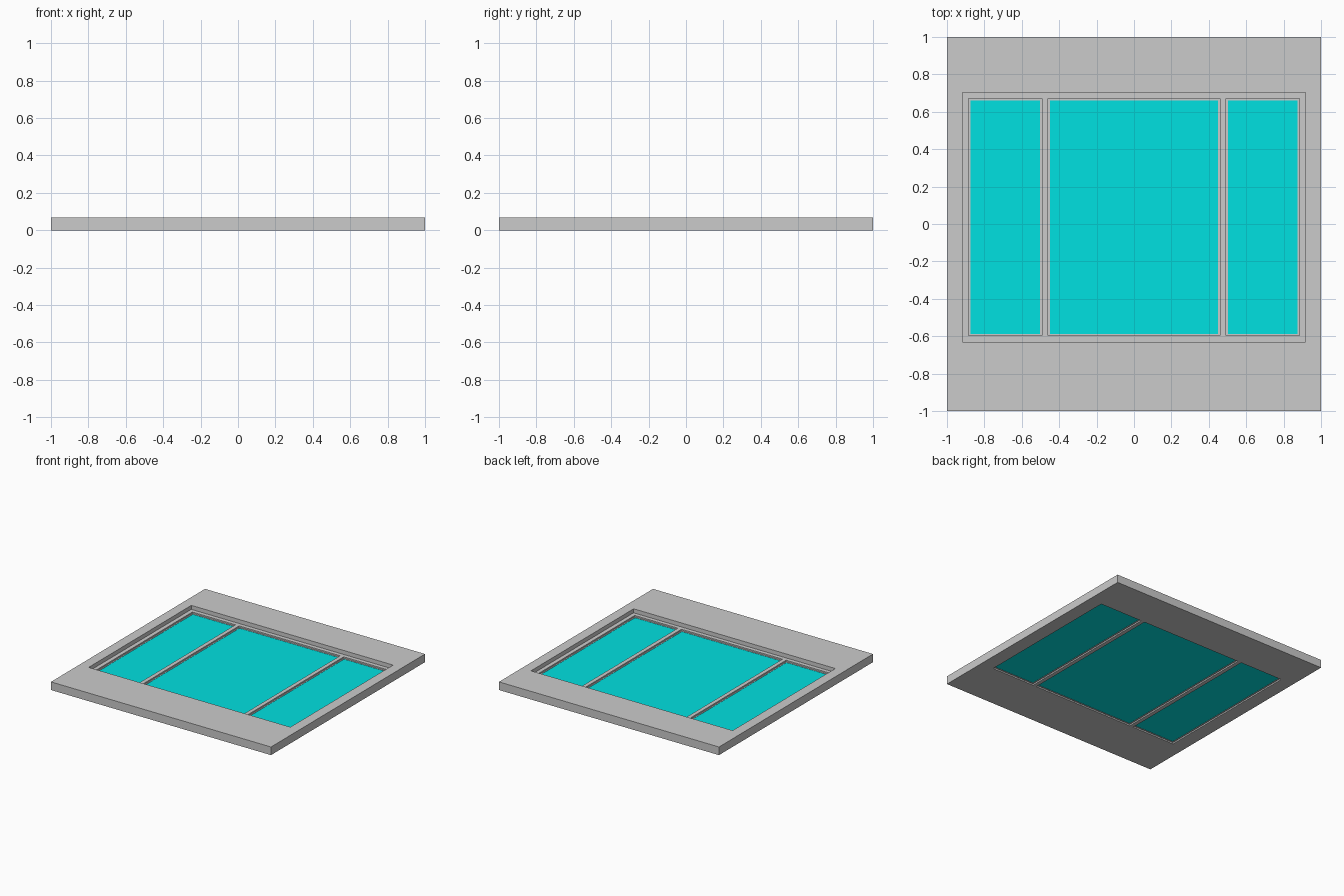
import bpy, bmesh

if "Cube" in bpy.data.objects:
    bpy.data.objects.remove(bpy.data.objects["Cube"])

T = 0.067          # wall thickness
FRAME_T = 0.034    # window frame thickness
Y0, Y1 = -0.63, 0.704          # wall opening
PY0, PY1 = -0.597, 0.67        # pane openings
PANES = {"left": (-0.884, -0.492), "centre": (-0.459, 0.459), "right": (0.492, 0.884)}
BEAD = 0.01


def plate(name, xs, ys, holes, z0, z1, mat=None):
    """Flat plate on a grid of x and y lines, with the listed cells left open."""
    bm = bmesh.new()
    v = [[bm.verts.new((x, y, z0)) for y in ys] for x in xs]
    for i in range(len(xs) - 1):
        for j in range(len(ys) - 1):
            if (i, j) not in holes:
                bm.faces.new((v[i][j], v[i + 1][j], v[i + 1][j + 1], v[i][j + 1]))
    bmesh.ops.delete(bm, geom=[w for w in bm.verts if not w.link_faces], context='VERTS')
    base = bm.faces[:]
    top = bmesh.ops.extrude_face_region(bm, geom=base, use_keep_orig=True)["geom"]
    bmesh.ops.translate(bm, vec=(0, 0, z1 - z0),
                        verts=[g for g in top if isinstance(g, bmesh.types.BMVert)])
    bmesh.ops.recalc_face_normals(bm, faces=bm.faces[:])
    mesh = bpy.data.meshes.new(name)
    bm.to_mesh(mesh)
    bm.free()
    obj = bpy.data.objects.new(name, mesh)
    bpy.context.collection.objects.link(obj)
    if mat:
        mesh.materials.append(mat)
    return obj


glass = bpy.data.materials.new("glass")
glass.diffuse_color = (0.0, 0.75, 0.75, 1)
glass.use_nodes = True
glass.node_tree.nodes["Principled BSDF"].inputs["Base Color"].default_value = glass.diffuse_color

# Wall panel with the window opening
plate("wall_panel", [-1, -0.917, 0.917, 1], [-1, Y0, Y1, 1], {(1, 1)}, 0, T)

# Window frame with two mullions, set flush with the underside
frame_x = [-0.917] + [x for p in PANES.values() for x in p] + [0.917]
plate("window_frame", frame_x, [Y0, PY0, PY1, Y1], {(1, 1), (3, 1), (5, 1)}, 0, FRAME_T)

# Glass panes, each held by a slim bead
for side, (a, b) in PANES.items():
    plate(side + "_bead", [a, a + BEAD, b - BEAD, b],
          [PY0, PY0 + BEAD, PY1 - BEAD, PY1], {(1, 1)}, 0.011, 0.023)
    plate(side + "_pane", [a + BEAD, b - BEAD], [PY0 + BEAD, PY1 - BEAD],
          set(), 0.013, 0.021, glass)
